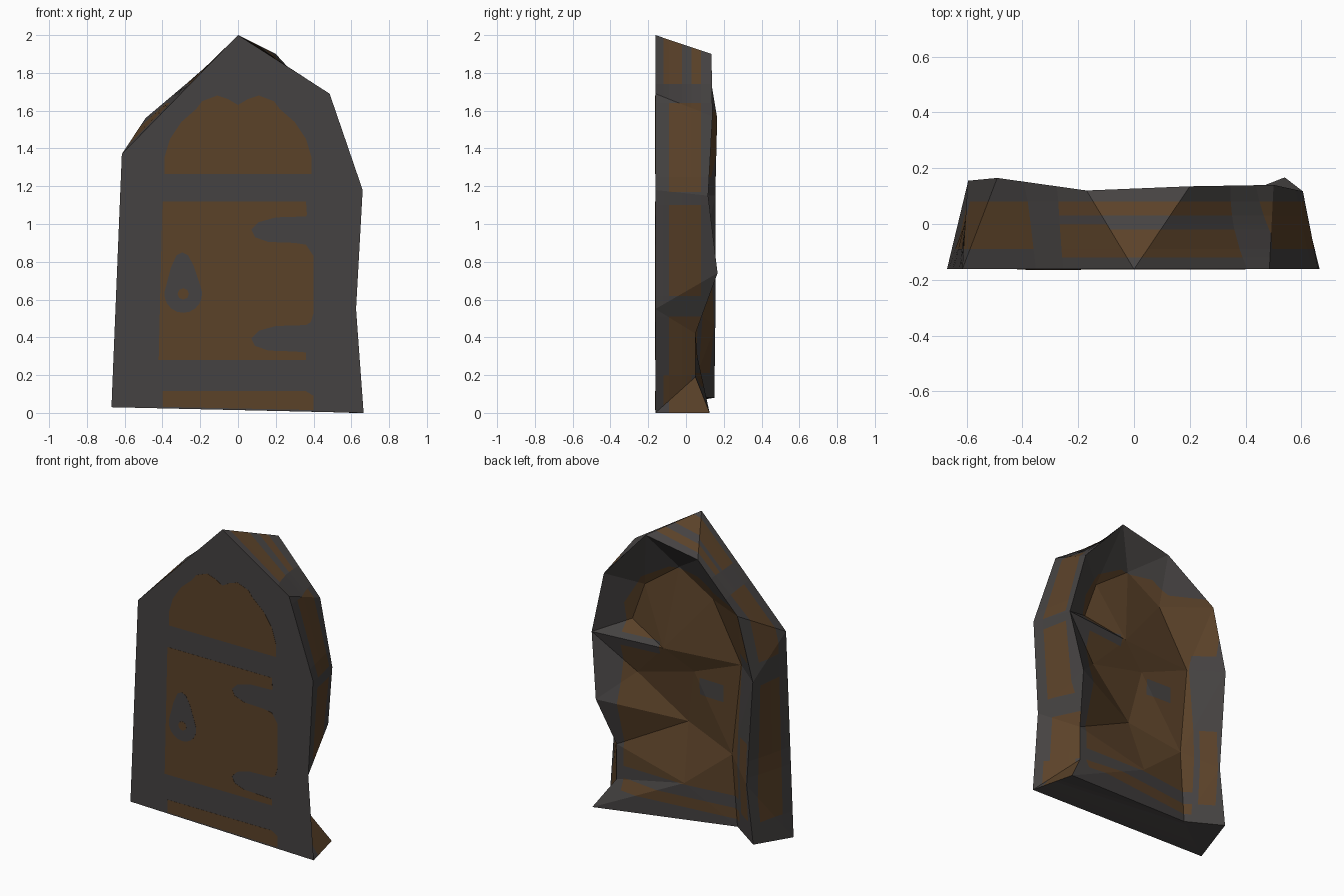
import bpy, bmesh, math
from mathutils import Vector
from mathutils.geometry import delaunay_2d_cdt

if "Cube" in bpy.data.objects:
    bpy.data.objects.remove(bpy.data.objects["Cube"])


def material(name, rgb):
    m = bpy.data.materials.new(name)
    m.diffuse_color = (*rgb, 1)
    m.use_nodes = True
    m.node_tree.nodes["Principled BSDF"].inputs["Base Color"].default_value = m.diffuse_color
    return m


STONE = material("dark grey stone", (0.060, 0.055, 0.054))
WOOD = material("brown wood", (0.104, 0.054, 0.022))
FRONT_Y = -0.162


def finish(bm, name, mats):
    mesh = bpy.data.meshes.new(name)
    bm.to_mesh(mesh)
    bm.free()
    for m in mats:
        mesh.materials.append(m)
    ob = bpy.data.objects.new(name, mesh)
    bpy.context.collection.objects.link(ob)
    return ob


def cut(bm, co, no):
    bmesh.ops.bisect_plane(bm, geom=bm.verts[:] + bm.edges[:] + bm.faces[:],
                           plane_co=co, plane_no=no, dist=1e-5)


# Outline of the flat front, as x, z
front = [(-.67, .03), (.665, 0), (.625, .55), (.66, 1.18), (.485, 1.69), (0, 2), (-.615, 1.37)]
# Uneven rim of the back, as x, y, z
rim = [(-.595, .15, .08), (-.385, .014, .09), (.595, .125, 0), (.47, .05, .19),
       (.47, .05, .42), (.54, .167, .74), (.605, .117, 1.15), (.5, .14, 1.57), (.2, .135, 1.9),
       (-.17, .12, 1.83), (-.49, .165, 1.56), (-.595, .155, 1.15), (-.55, .155, .46)]
# Sunken points inside the rim
sunk = [(.34, .02, .92), (.12, .066, 1.15), (-.41, .01, 1.16), (-.35, .02, .56),
        (-.03, .06, .30), (-.06, .0, 1.02), (.39, 0, 1.25), (.30, 0, 1.5),
        (.05, 0, 1.68), (-.2, 0, 1.53), (.01, -.04, .66)]

# Flat front
bm = bmesh.new()
bm.faces.new([bm.verts.new((x, FRONT_Y, z)) for x, z in front])
finish(bm, "front", [STONE])

# Facetted sides, cut where the wooden inlays begin and end
bm = bmesh.new()
F = [bm.verts.new((x, FRONT_Y, z)) for x, z in front]
B = [bm.verts.new(p) for p in rim]
steps = [(0, 0), (0, 1), (1, 2), (1, 3), (2, 4), (2, 5), (3, 6), (4, 7),
         (5, 8), (5, 9), (6, 10), (6, 11), (0, 12), (0, 0)]
for (i, j), (k, l) in zip(steps, steps[1:]):
    bm.faces.new([F[i], B[j], B[l]] + ([F[k]] if k != i else []))
for y in (-.12, -.09, -.02, .0, .03, .08):
    cut(bm, (0, y, 0), (0, 1, 0))
for z in (.2, .51, .62, 1.1, 1.17, 1.25, 1.64, 1.74):
    cut(bm, (0, 0, z), (0, 0, 1))


def side_is_wood(c):
    if c.z < .2:                                        # foot
        return c.x > .5 and c.y > -.12 and c.z > .03
    if c.z > 1.64:                                      # roof slopes
        if c.x > 0:
            return c.z > 1.74 and (-.12 < c.y < -.02 or .03 < c.y < .08)
        return c.z > 1.74 and (-.12 < c.y < 0 or .03 < c.y < .08)
    if not -.09 < c.y < .08:
        return False
    if c.x < 0:
        return c.z < 1.1 or (1.25 < c.z < 1.64 and c.x < -.45)
    return c.z < .51 or .62 < c.z < 1.1 or c.z > 1.17


for f in bm.faces:
    f.material_index = int(side_is_wood(f.calc_center_median()))
finish(bm, "sides", [STONE, WOOD])

# Back: crumpled sunken door with a cross ridge
pts = rim + sunk
n = len(rim)
edges = [(i, (i + 1) % n) for i in range(n)] + [(6, n + 1), (n + 1, n + 2)]
v2, _, tris, orig, _, _ = delaunay_2d_cdt([Vector((p[0], p[2])) for p in pts], edges, [], 1, 1e-5)
bm = bmesh.new()
V = [bm.verts.new((c.x, pts[o[0]][1], c.y)) for c, o in zip(v2, orig)]
for t in tris:
    bm.faces.new([V[i] for i in reversed(t)])

centre = Vector((0, 0, 1.25))
arch = [Vector((math.cos(math.radians(a)), 0, math.sin(math.radians(a)))) for a in range(0, 181, 30)]
for d in arch:
    cut(bm, centre + d * .42, d)
for z in (.14, .21, .29, .72, .88, .99, 1.10, 1.18, 1.25, 1.6):
    cut(bm, (0, 0, z), (0, 0, 1))
for x in (-.54, -.45, -.28, -.1, .15):
    cut(bm, (x, 0, 0), (1, 0, 0))
for f in bm.faces:
    c = f.calc_center_median()
    inside = c.z > .14 and all((c - centre).dot(d) < .42 for d in arch)
    strap = .21 < c.z < .29 or (1.10 < c.z < 1.18 and c.x > .15)
    latch = -.28 < c.x < -.1 and .88 < c.z < .99
    jamb = -.54 < c.x < -.45 and .21 < c.z < .72
    upper = -.54 < c.x < 0 and 1.25 < c.z < 1.6
    f.material_index = int((inside and not strap and not latch) or jamb or upper)
finish(bm, "back", [STONE, WOOD])


# Thin painted plates on the front
def plate(name, outline, mat, thick=0.001):
    bm = bmesh.new()
    f = bm.faces.new([bm.verts.new((x, FRONT_Y, z)) for x, z in outline])
    r = bmesh.ops.extrude_face_region(bm, geom=[f])
    bmesh.ops.translate(bm, vec=(0, -thick, 0),
                        verts=[g for g in r["geom"] if isinstance(g, bmesh.types.BMVert)])
    bmesh.ops.recalc_face_normals(bm, faces=bm.faces[:])
    return finish(bm, name, [mat])


half = [(.39, 1.265), (.39, 1.35), (.36, 1.45), (.30, 1.54), (.22, 1.61), (.19, 1.65),
        (.11, 1.68), (.05, 1.66)]
plate("arch_panel", half + [(0, 1.63)] + [(-x, z) for x, z in reversed(half)], WOOD)


def hinge_gap(z):
    return [(.36, z + .07), (.2, z + .065), (.11, z + .04), (.07, z), (.09, z - .04),
            (.16, z - .065), (.30, z - .07)]


door = ([(-.42, .28), (-.40, 1.12), (.36, 1.12), (.365, 1.05)] + hinge_gap(.97)
        + [(.36, .89), (.4, .83), (.4, .53), (.385, .48)] + hinge_gap(.395) + [(.36, .32), (.36, .28)])
plate("door_panel", door, WOOD)
plate("bottom_panel", [(-.4, .115), (.36, .115), (.4, .09), (.4, .015), (-.4, .032)], WOOD)


def ring(cx, cz, r, a0, a1, n):
    return [(cx + r * math.cos(math.radians(a0 + (a1 - a0) * i / n)),
             cz + r * math.sin(math.radians(a0 + (a1 - a0) * i / n))) for i in range(n + 1)]


# Keyhole plate: a drop with a small hole
drop = ring(-.29, .63, .1, 155, 385, 12) + [(-.235, .78), (-.265, .835), (-.295, .85),
                                            (-.325, .835), (-.355, .77)]
plate("keyhole_plate", drop, STONE, 0.002)
plate("keyhole", ring(-.29, .63, .03, 0, 315, 7), WOOD, 0.003)
